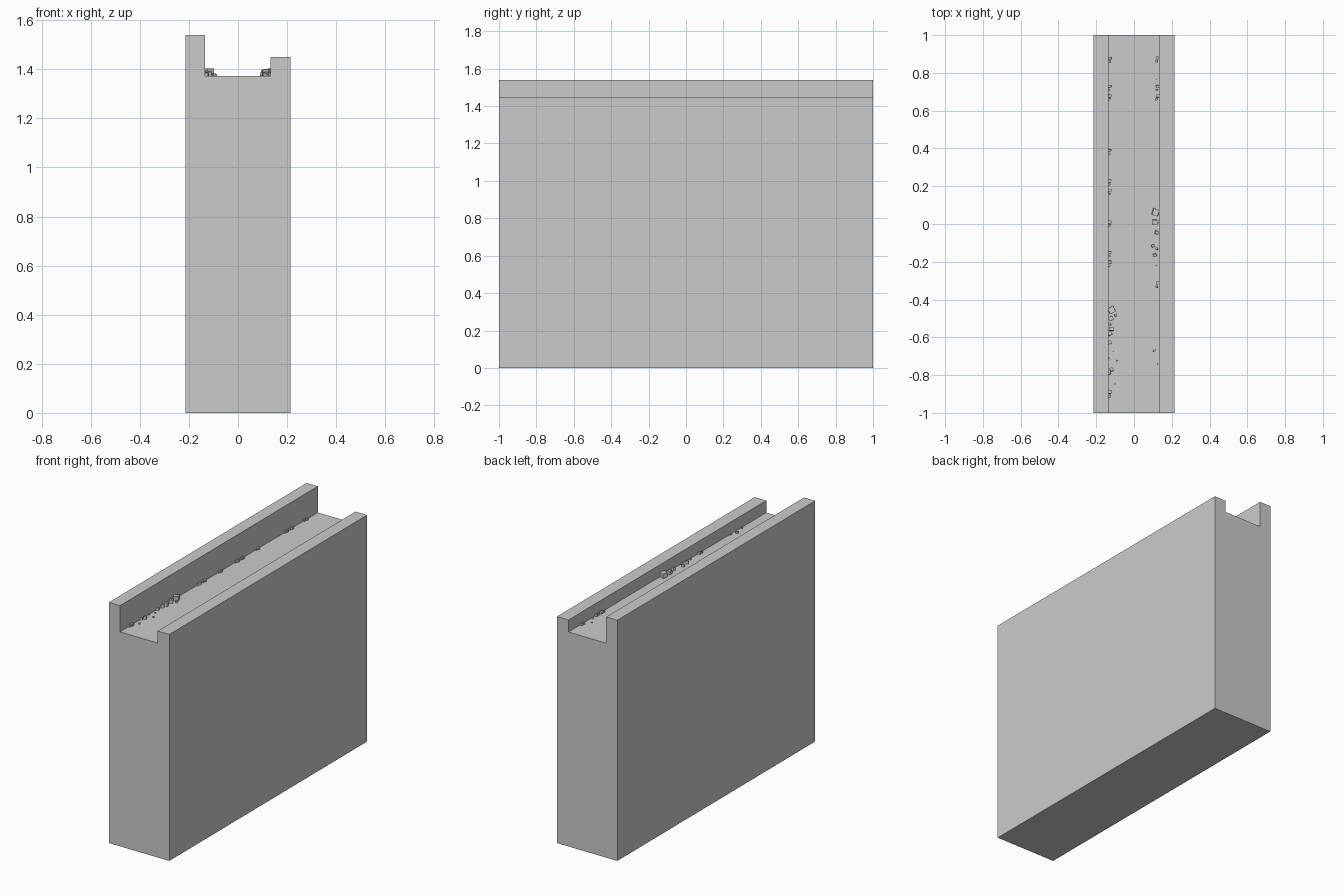
import bpy, bmesh, random
from mathutils import Matrix, Euler, Vector

random.seed(4)
FLOOR = 1.372


def make_object(name, bm):
    bmesh.ops.recalc_face_normals(bm, faces=bm.faces)
    mesh = bpy.data.meshes.new(name)
    bm.to_mesh(mesh)
    bm.free()
    obj = bpy.data.objects.new(name, mesh)
    bpy.context.collection.objects.link(obj)
    return obj


# Wall body: trench-shaped profile extruded along y
profile = [(-0.214, 0), (0.214, 0), (0.214, 1.449), (0.132, 1.449),
           (0.132, FLOOR), (-0.135, FLOOR), (-0.135, 1.54), (-0.214, 1.54)]
bm = bmesh.new()
face = bm.faces.new([bm.verts.new((x, -1, z)) for x, z in profile])
ext = bmesh.ops.extrude_face_region(bm, geom=[face])
bmesh.ops.translate(bm, vec=(0, 2, 0),
                    verts=[v for v in ext["geom"] if isinstance(v, bmesh.types.BMVert)])
make_object("wall_body", bm)


def rubble(name, stones):
    """Rough, slightly turned blocks resting on the walkway: (x, y, size)."""
    bm = bmesh.new()
    for x, y, s in stones:
        rot = Euler((random.uniform(-.15, .15), random.uniform(-.15, .15),
                     random.uniform(-.5, .5))).to_matrix().to_4x4()
        size = Matrix.Diagonal((s, s * random.uniform(.8, 1.1), s * .9, 1))
        mat = Matrix.Translation((x, y, FLOOR + s * 0.42)) @ rot @ size
        block = bmesh.ops.create_cube(bm, size=1, matrix=mat)
        for v in block["verts"]:
            v.co += Vector([random.uniform(-.08, .08) * s for _ in range(3)])
    make_object(name, bm)


# Rubble along the foot of the tall parapet: pairs, then a denser heap
left = []
for y in (0.87, 0.72, 0.67, 0.38, 0.22, 0.17, 0.0, -0.16, -0.21):
    left += [(-0.128, y + 0.008, 0.015), (-0.131, y - 0.01, 0.011)]
left += [(-0.118, -0.455, 0.035), (-0.097, -0.483, 0.012), (-0.122, -0.50, 0.023),
         (-0.128, -0.53, 0.013), (-0.12, -0.555, 0.022), (-0.127, -0.58, 0.018),
         (-0.128, -0.627, 0.016), (-0.113, -0.675, 0.007), (-0.131, -0.71, 0.008),
         (-0.09, -0.725, 0.007), (-0.119, -0.77, 0.018), (-0.13, -0.79, 0.012),
         (-0.105, -0.845, 0.009), (-0.128, -0.89, 0.017), (-0.13, -0.912, 0.012)]
rubble("rubble_left", left)

# Rubble along the foot of the low parapet
right = []
for y in (0.87, 0.72, 0.67, -0.32):
    right += [(0.124, y + 0.008, 0.015), (0.12, y - 0.01, 0.011)]
right += [(0.092, 0.82, 0.006), (0.117, 0.77, 0.008), (0.114, 0.06, 0.033),
          (0.11, 0.01, 0.024), (0.125, 0.015, 0.014), (0.121, -0.045, 0.018),
          (0.102, -0.115, 0.018), (0.12, -0.13, 0.011), (0.11, -0.165, 0.019),
          (0.122, -0.22, 0.008), (0.125, -0.63, 0.007), (0.108, -0.67, 0.014),
          (0.122, -0.74, 0.008)]
rubble("rubble_right", right)
